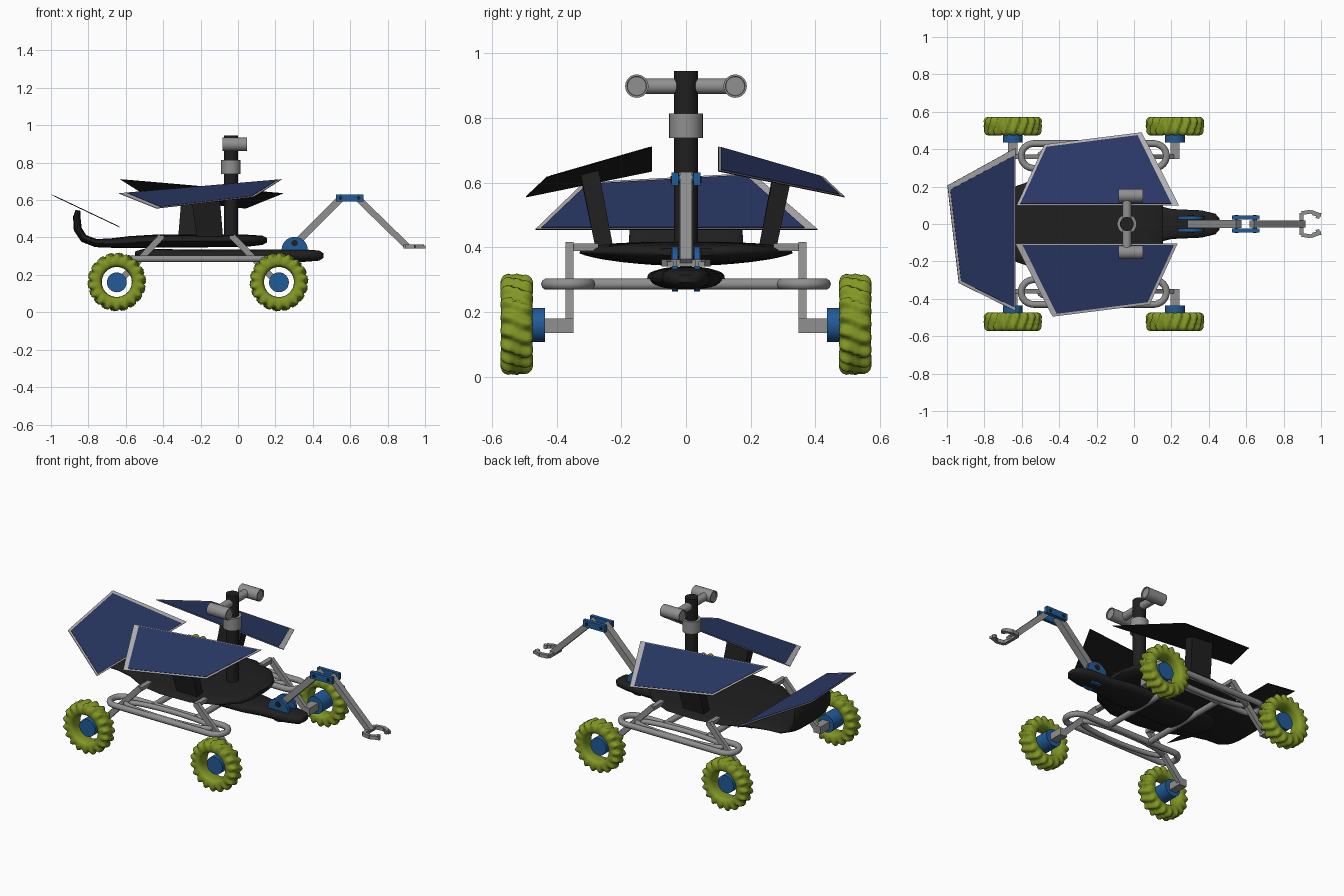
import bpy, bmesh, math
from mathutils import Vector, Matrix

if "Cube" in bpy.data.objects:
    bpy.data.objects.remove(bpy.data.objects["Cube"])

def mat(name, c):
    m = bpy.data.materials.new(name)
    m.diffuse_color = (*c, 1)
    m.use_nodes = True
    m.node_tree.nodes["Principled BSDF"].inputs["Base Color"].default_value = m.diffuse_color
    return m

BLACK = mat("black", (0.014, 0.014, 0.014))
GREY = mat("grey", (0.28, 0.28, 0.28))
LIGHT = mat("light_grey", (0.48, 0.48, 0.5))
BLUE = mat("hub_blue", (0.015, 0.105, 0.32))
CELL = mat("panel_blue", (0.024, 0.042, 0.14))
GREEN = mat("tyre_green", (0.22, 0.31, 0.018))

def finish(name, me, mats, angle=35):
    for m in mats:
        me.materials.append(m)
    me.shade_smooth()
    me.set_sharp_from_angle(angle=math.radians(angle))
    ob = bpy.data.objects.new(name, me)
    bpy.context.collection.objects.link(ob)
    return ob

def from_bm(name, bm, mats, angle=35):
    bmesh.ops.recalc_face_normals(bm, faces=bm.faces)
    me = bpy.data.meshes.new(name)
    bm.to_mesh(me)
    bm.free()
    return finish(name, me, mats, angle)

def cyl(name, p, q, r, m, n=32, rim=0):
    p, q = Vector(p), Vector(q)
    bm = bmesh.new()
    bmesh.ops.create_cone(bm, cap_ends=True, segments=n, radius1=r, radius2=r, depth=(q - p).length)
    if rim:  # recessed end faces
        caps = [f for f in bm.faces if len(f.verts) == n]
        bmesh.ops.inset_individual(bm, faces=caps, thickness=rim, depth=0)
        bmesh.ops.inset_individual(bm, faces=caps, thickness=0.001, depth=-rim)
    bm.transform(Matrix.Translation((p + q) / 2) @ (q - p).to_track_quat('Z', 'Y').to_matrix().to_4x4())
    return from_bm(name, bm, [m])

def prism(name, low, high, mats):
    """Solid between two matching polygons."""
    bm = bmesh.new()
    a = [bm.verts.new(v) for v in low]
    b = [bm.verts.new(v) for v in high]
    n = len(a)
    bm.faces.new(a)
    bm.faces.new(b)
    for i in range(n):
        bm.faces.new((a[i], a[(i + 1) % n], b[(i + 1) % n], b[i]))
    return from_bm(name, bm, mats)

def bar(name, p, q, wide, tall, m, side=(0, 1, 0)):
    """Rectangular bar from p to q, 'wide' measured along side."""
    p, q, s = Vector(p), Vector(q), Vector(side)
    t = (q - p).normalized().cross(s).normalized() * tall / 2
    s = s * wide / 2
    ring = [s + t, s - t, -s - t, -s + t]
    return prism(name, [p + v for v in ring], [q + v for v in ring], [m])

def tube(name, pts, r, m, cyclic=True):
    cu = bpy.data.curves.new(name, 'CURVE')
    cu.dimensions = '3D'
    cu.bevel_depth, cu.bevel_resolution, cu.use_fill_caps = r, 3, True
    sp = cu.splines.new('POLY')
    sp.points.add(len(pts) - 1)
    for s, p in zip(sp.points, pts):
        s.co = (*p, 1)
    sp.use_cyclic_u = cyclic
    tmp = bpy.data.objects.new(name + "_path", cu)
    me = bpy.data.meshes.new_from_object(tmp)
    bpy.data.objects.remove(tmp)
    me.materials.clear()
    return finish(name, me, [m], 60)

def loft(name, stations, m, n=32):
    """Skin of flattened sections along a path of (x, z, half width, half thickness)."""
    bm = bmesh.new()
    rings = []
    for i, (x, z, w, t) in enumerate(stations):
        a, b = stations[max(i - 1, 0)], stations[min(i + 1, len(stations) - 1)]
        d = Vector((b[0] - a[0], 0, b[1] - a[1])).normalized()
        up = Vector((d.z, 0, -d.x))
        ring = []
        for k in range(n):
            c, s = math.cos(2 * math.pi * k / n), math.sin(2 * math.pi * k / n)
            e = 0.7 if s > 0 else 1 + 4 * max(0, w - 0.17)
            h = math.copysign(abs(s) ** e, s) * t
            y = math.copysign(abs(c) ** 0.75, c) * w
            ring.append(bm.verts.new(Vector((x, y, z)) + up * h))
        rings.append(ring)
    for a, b in zip(rings, rings[1:]):
        for k in range(n):
            bm.faces.new((a[k], a[(k + 1) % n], b[(k + 1) % n], b[k]))
    bm.faces.new(rings[0])
    bm.faces.new(rings[-1])
    return from_bm(name, bm, [m], 50)

# hull with upturned tail, and the keel below it
loft("hull", [(.155, .385, .10, .012), (.13, .385, .17, .025), (.05, .383, .26, .032),
              (-.1, .382, .325, .034), (-.3, .382, .33, .035), (-.45, .38, .30, .035),
              (-.58, .375, .22, .032), (-.68, .37, .185, .025), (-.76, .37, .18, .022),
              (-.825, .395, .178, .022), (-.857, .445, .175, .022), (-.862, .51, .17, .02),
              (-.855, .545, .16, .014)], BLACK)
loft("keel", [(.457, .303, .03, .012), (.435, .303, .055, .027), (.36, .303, .073, .033),
              (.2, .303, .08, .033), (.1, .303, .105, .033), (-.3, .303, .12, .033),
              (-.5, .31, .1, .03), (-.55, .315, .05, .012)], BLACK)

def tyre(name, cx, cy, n=144, m=20):
    bm = bmesh.new()
    rings = []
    for i in range(n):
        th = 2 * math.pi * i / n
        ring = []
        for k in range(m):
            c, s = math.cos(2 * math.pi * k / m), math.sin(2 * math.pi * k / m)
            u = math.copysign(abs(s) ** 0.6, s)
            v = math.copysign(abs(c) ** 0.7, c)
            lump = max(0, c + 0.25) * math.sin(18 * th + (1.5 if u > 0 else -1.5) * min(1, 3 * abs(u)))
            r = 0.114 + 0.034 * v + 0.008 * lump
            y = u * (0.049 + 0.004 * lump)
            ring.append(bm.verts.new((cx + r * math.cos(th), cy + y, 0.162 + r * math.sin(th))))
        rings.append(ring)
    for i in range(n):
        a, b = rings[i], rings[(i + 1) % n]
        for k in range(m):
            bm.faces.new((a[k], a[(k + 1) % m], b[(k + 1) % m], b[k]))
    return from_bm(name, bm, [GREEN], 80)

# wheels, hubs, axles and struts, then the side frames
for s, sn in ((1, "left"), (-1, "right")):
    for x, top, xn in ((-.648, -.41, "rear"), (.219, -.03, "front")):
        tag = f"{xn}_{sn}"
        tyre("tyre_" + tag, x, s * .523)
        cyl("hub_" + tag, (x, s * .435, .16), (x, s * .54, .16), .053, BLUE)
        bar("axle_" + tag, (x, s * .348, .158), (x, s * .436, .158), .05, .045, GREY, (1, 0, 0))
        bar("strut_" + tag, (x, s * .36, .15), (top, s * .36, .405), .024, .034, GREY)
        bar("strut_pin_" + tag, (top, s * .37, .4), (top, s * .27, .4), .03, .022, GREY, (1, 0, 0))
    loop = []
    for i in range(48):
        a = 2 * math.pi * (i + .5) / 48
        loop.append((-.215 + math.copysign(.32, math.cos(a)) + .068 * math.cos(a),
                     s * (.364 + .066 * math.sin(a)), .286))
    tube("frame_loop_" + sn, loop, .018, GREY)
    lens = [(-.215 + .29 * math.cos(2 * math.pi * i / 40),
             s * (.364 + .05 * math.sin(2 * math.pi * i / 40)), .286) for i in range(40)]
    tube("frame_lens_" + sn, lens, .015, GREY)
for x in (-.36, -.07):
    tube("cross_member", [(x, -.31, .286), (x, .31, .286)], .018, GREY, False)

# solar panels: one outline placed three times
def panel(name, a, u, v):
    a, u, v = Vector(a), Vector(u).normalized(), Vector(v).normalized()
    nrm = u.cross(v).normalized()
    nrm *= 1 if nrm.z > 0 else -1
    def lay(pts, h):
        return [a + u * p + v * q + nrm * h for p, q in pts]
    outer = [(0, 0), (.871, 0), (.722, .335), (.2, .402)]
    cells = [(.04, .008), (.852, .008), (.711, .322), (.222, .386)]
    ob = prism(name + "_frame", lay(outer, -.002), lay(outer, .001), [BLACK, LIGHT])
    for f in ob.data.polygons:
        f.material_index = 1 if f.normal.dot(nrm) > .5 else 0
    prism(name + "_cells", lay(cells, 0), lay(cells, .003), [CELL])

panel("panel_right", (-.635, -.105, .636), (.87, 0, .075), (0, -.39, -.097))
panel("panel_left", (.24, .1, .636), (-.87, 0, .075), (0, .39, -.097))
panel("panel_rear", (-.634, .406, .456), (0, -1, 0), (-.364, 0, .173))

# slanted panel supports, one the half-turn of the other
for s, sn in ((1, "right"), (-1, "left")):
    low = [(-.2 + s * dx, -s * y, .40) for dx, y in ((-.02, .225), (.12, .225), (.12, .28), (-.02, .28))]
    high = []
    for dx, y in ((-.05, .27), (.10, .27), (.10, .325), (-.05, .325)):
        z = .636 + .086 * (dx + .435) - .249 * (y - .105) - .003
        high.append((-.2 + s * dx, -s * y, z))
    prism("panel_support_" + sn, low, high, [BLACK])

# mast with collar and twin cameras
cyl("mast", (-.038, 0, .39), (-.038, 0, .945), .037, BLACK)
cyl("mast_collar", (-.038, 0, .738), (-.038, 0, .813), .052, GREY)
for s, sn in ((1, "left"), (-1, "right")):
    cyl("camera_arm_" + sn, (-.038, s * .03, .898), (-.038, s * .15, .898), .024, GREY)
    cyl("camera_" + sn, (-.083, s * .152, .898), (.047, s * .152, .898), .036, GREY, rim=.006)

# arm: shoulder plates, two bars, elbow plates, gripper
for s, sn in ((1, "left"), (-1, "right")):
    cyl("shoulder_" + sn, (.303, s * .024, .333), (.303, s * .044, .333), .07, BLUE)
    cyl("shoulder_bolt_" + sn, (.303, s * .04, .37), (.303, s * .048, .37), .017, BLACK, 16)
    bar("elbow_" + sn, (.523, s * .034, .611), (.67, s * .034, .611), .022, .04, BLUE)
    for x in (.548, .645):
        cyl("elbow_bolt_" + sn, (x, s * .04, .611), (x, s * .048, .611), .01, BLACK, 12)
    # gripper finger
    jaw = [(.895, 0), (.895, s * .058), (.945, s * .066), (.985, s * .05), (.98, s * .03)]
    for (x0, y0), (x1, y1) in zip(jaw, jaw[1:]):
        bar("finger_" + sn, (x0, y0, .352), (x1, y1, .352), .022, .02, GREY, (0, 0, 1))
    bar("finger_tip_" + sn, (.955, s * .056, .352), (1.0, s * .048, .348), .016, .02, GREY, (0, 0, 1))
bar("lower_arm", (.30, 0, .36), (.56, 0, .62), .044, .038, GREY)
bar("upper_arm", (.63, 0, .62), (.905, 0, .352), .036, .034, GREY)
cyl("elbow_pin_a", (.548, -.04, .611), (.548, .04, .611), .012, BLUE, 16)
cyl("elbow_pin_b", (.645, -.04, .611), (.645, .04, .611), .012, BLUE, 16)
